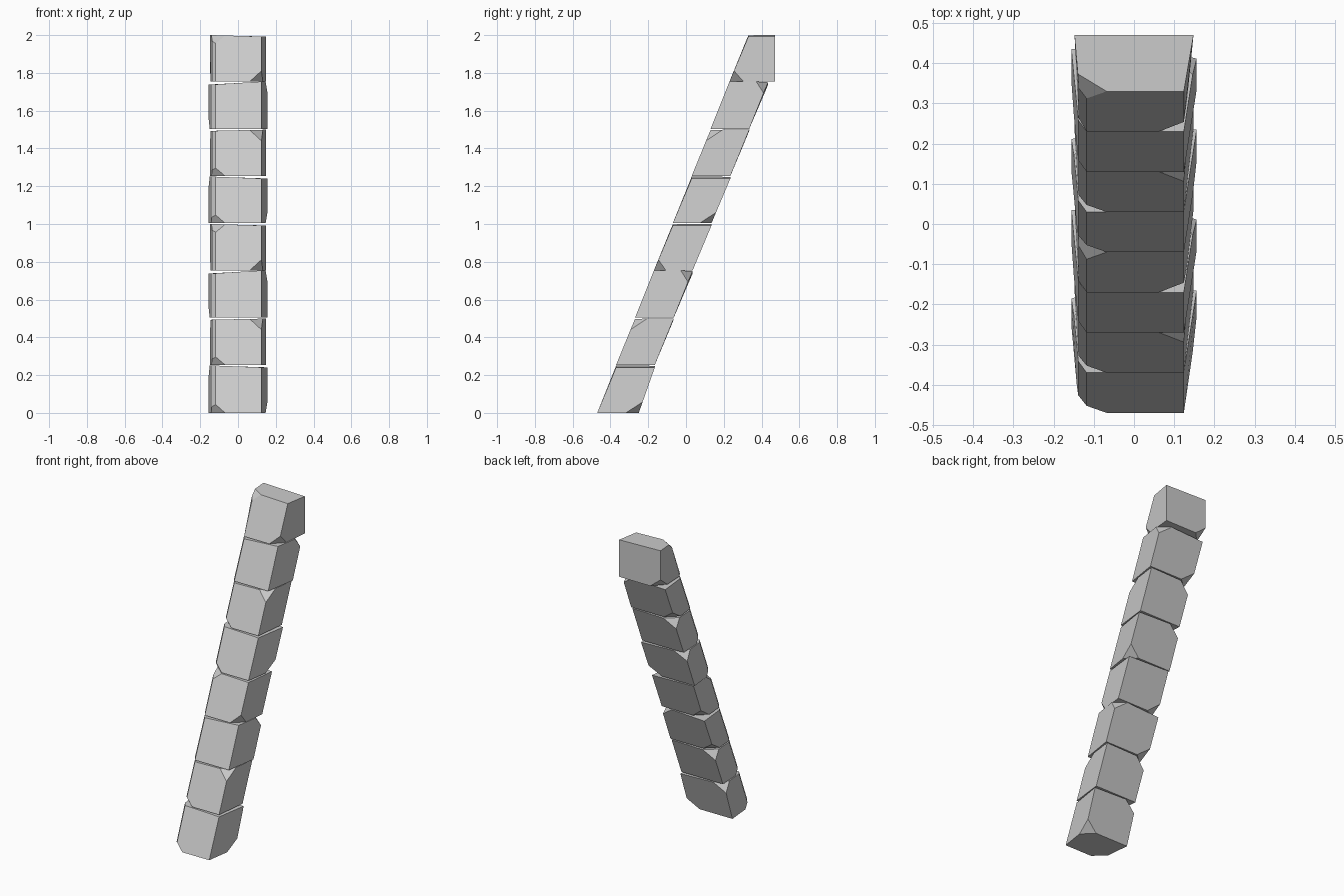
import bpy
import bmesh
from mathutils import Vector

cube = bpy.data.objects.get("Cube")
if cube:
    bpy.data.objects.remove(cube, do_unlink=True)

stone = bpy.data.materials.new("grey stone")
stone.use_nodes = True
GREY = (0.6, 0.6, 0.6, 1)
stone.diffuse_color = GREY
stone.node_tree.nodes["Principled BSDF"].inputs["Base Color"].default_value = GREY

COUNT = 8
HEIGHT = 2 / COUNT
STEP = 0.1      # backward lean gained per block
DEPTH = 0.205

# Chipped corners as (x, y, z) signs; the pattern repeats every four blocks
CHIPS = [
    [(-1, -1, -1), (1, 1, -1), (-1, 1, 1)],
    [(-1, -1, -1), (1, -1, 1), (-1, 1, 1)],
    [(1, 1, 1), (-1, 1, -1)],
    [(-1, -1, 1), (1, -1, -1), (-1, 1, -1)],
]
# Slight left-to-right tilt of each top face, also repeating
TILT = [0.005, -0.003, -0.008, 0.004]


def slice_off(bm, point, normal):
    """Cut away everything beyond a plane and close the hole."""
    geom = bm.verts[:] + bm.edges[:] + bm.faces[:]
    cut = bmesh.ops.bisect_plane(bm, geom=geom, plane_co=point,
                                 plane_no=normal, clear_outer=True)
    edges = [e for e in cut["geom_cut"] if isinstance(e, bmesh.types.BMEdge)]
    bmesh.ops.contextual_create(bm, geom=edges)


def make_block(i):
    bm = bmesh.new()
    bmesh.ops.create_cube(bm, size=2)
    # Worn front left edge, then the chipped corners
    slice_off(bm, Vector((-1, -0.72, 0)), Vector((-2.1, -1, 0)))
    for sx, sy, sz in CHIPS[i % 4]:
        reach = Vector((0.5, 0.62, 0.48))
        normal = Vector((sx / reach.x, sy / reach.y, sz / reach.z))
        slice_off(bm, Vector((sx * (1 - reach.x), sy, sz)), normal)

    # Shape the unit block into a leaning wedge, wider at the back
    last = i == COUNT - 1
    back_half = 0.156 if i % 2 == 0 else 0.148
    for v in bm.verts:
        x, y, z = v.co
        t, d = (z + 1) / 2, (y + 1) / 2
        front = -0.47 + STEP * (i + t)
        back = 0.47 if last else front + DEPTH + 0.015 * (i == 0) * (1 - t)
        half = 0.124 + (back_half - 0.124) * d
        if x < 0:
            half += 0.012 * (1 - d)
        tilt = TILT[i % 4] * -x * t
        lift = 0.004 * (i > 0) * (1 - t) - 0.004 * t
        v.co = (x * half, front + (back - front) * d,
                HEIGHT * (i + t) + lift + tilt)
    bmesh.ops.recalc_face_normals(bm, faces=bm.faces)

    mesh = bpy.data.meshes.new(f"stone_block_{i + 1}")
    bm.to_mesh(mesh)
    bm.free()
    mesh.materials.append(stone)
    block = bpy.data.objects.new(mesh.name, mesh)
    bpy.context.collection.objects.link(block)


for index in range(COUNT):
    make_block(index)
